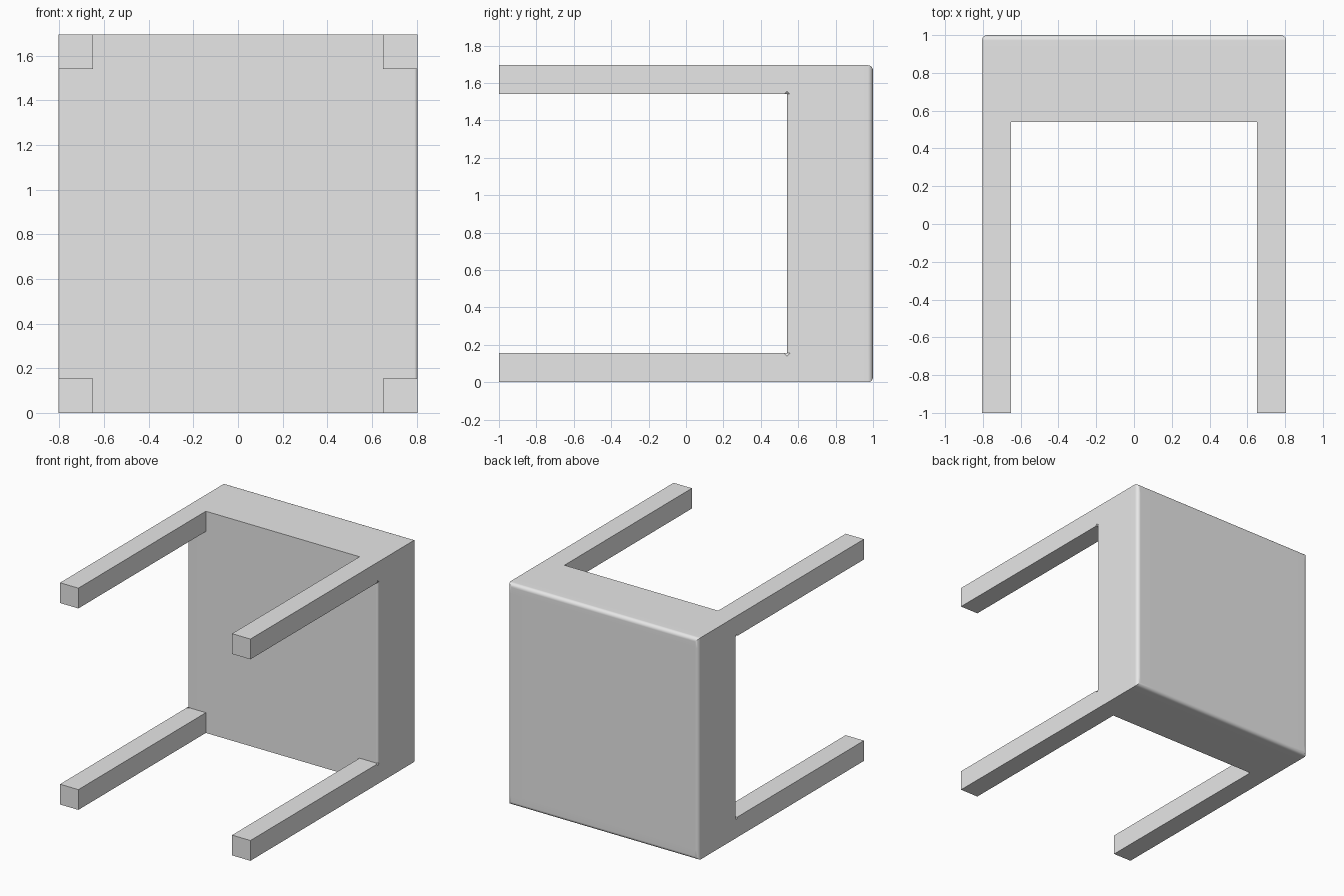
import bpy, bmesh, math
from mathutils import Vector, Matrix

default = bpy.data.objects.get("Cube")
if default:
    bpy.data.objects.remove(default, do_unlink=True)

# Overall sizes
HALF_W, HEIGHT, LEG = 0.805, 1.695, 0.155
FRONT, BACK, LEG_END = 0.54, 1.0, -1.0
WALL, HOLLOW_Y = 0.075, (0.61, 0.92)
EPS = 0.001

grey = bpy.data.materials.new("light_grey")
grey.use_nodes = True
colour = (0.8, 0.8, 0.8, 1)
grey.diffuse_color = colour
grey.node_tree.nodes["Principled BSDF"].inputs["Base Color"].default_value = colour

bm = bmesh.new()


def cut(axis, position):
    """Slice the whole mesh across one axis."""
    normal = Vector((0, 0, 0))
    normal[axis] = 1
    bmesh.ops.bisect_plane(bm, geom=bm.verts[:] + bm.edges[:] + bm.faces[:],
                           plane_co=normal * position, plane_no=normal)


def push(faces, offset):
    """Extrude a patch of faces by an offset."""
    result = bmesh.ops.extrude_face_region(bm, geom=faces)
    moved = [g for g in result["geom"] if isinstance(g, bmesh.types.BMVert)]
    bmesh.ops.translate(bm, verts=moved, vec=offset)


def all_at(edge, axis, position):
    return all(abs(v.co[axis] - position) < EPS for v in edge.verts)


def round_edges(edges, width):
    bmesh.ops.bevel(bm, geom=edges, offset=width, segments=5, profile=0.5,
                    affect="EDGES", clamp_overlap=True)


# Thick top slab, standing on edge
size = Vector((HALF_W * 2, BACK - FRONT, HEIGHT))
centre = Vector((0, (BACK + FRONT) / 2, HEIGHT / 2))
bmesh.ops.create_cube(bm, size=1, matrix=Matrix.Translation(centre) @ Matrix.Diagonal(size.to_4d()))
for x in (-HALF_W + LEG, HALF_W - LEG):
    cut(0, x)
for y in HOLLOW_Y:
    cut(1, y)
for z in (WALL, LEG, HEIGHT - LEG, HEIGHT - WALL):
    cut(2, z)

# Four square legs from the corners of the front face
corners = []
for f in bm.faces:
    c = f.calc_center_median()
    if (abs(c.y - FRONT) < EPS and abs(c.x) > HALF_W - LEG
            and abs(c.z - HEIGHT / 2) > HEIGHT / 2 - LEG):
        corners.append(f)
push(corners, Vector((0, LEG_END - FRONT, 0)))

# Hollow compartment opening on the left side
opening = []
for f in bm.faces:
    c = f.calc_center_median()
    if (abs(c.x - HALF_W) < EPS and HOLLOW_Y[0] < c.y < HOLLOW_Y[1]
            and WALL < c.z < HEIGHT - WALL):
        opening.append(f)
push(opening, Vector((WALL - 2 * HALF_W, 0, 0)))

# Rounded rim of the back face
bm.normal_update()
round_edges([e for e in bm.edges if all_at(e, 1, BACK)
             and e.calc_face_angle(0) > 1], 0.028)

# Rounded front side edges between the legs
round_edges([e for e in bm.edges
             if all_at(e, 1, FRONT) and (all_at(e, 0, HALF_W) or all_at(e, 0, -HALF_W))
             and all(LEG - EPS < v.co.z < HEIGHT - LEG + EPS for v in e.verts)
             and e.calc_face_angle(0) > 1], 0.015)

bmesh.ops.recalc_face_normals(bm, faces=bm.faces[:])
mesh = bpy.data.meshes.new("table")
bm.to_mesh(mesh)
bm.free()
mesh.materials.append(grey)
table = bpy.data.objects.new("table", mesh)
bpy.context.collection.objects.link(table)

# Smooth rounded edges, flat panels
bpy.ops.object.select_all(action="DESELECT")
table.select_set(True)
bpy.context.view_layer.objects.active = table
bpy.ops.object.shade_smooth_by_angle(angle=math.radians(35))
weighted = table.modifiers.new("flat_panels", "WEIGHTED_NORMAL")
weighted.keep_sharp = True
